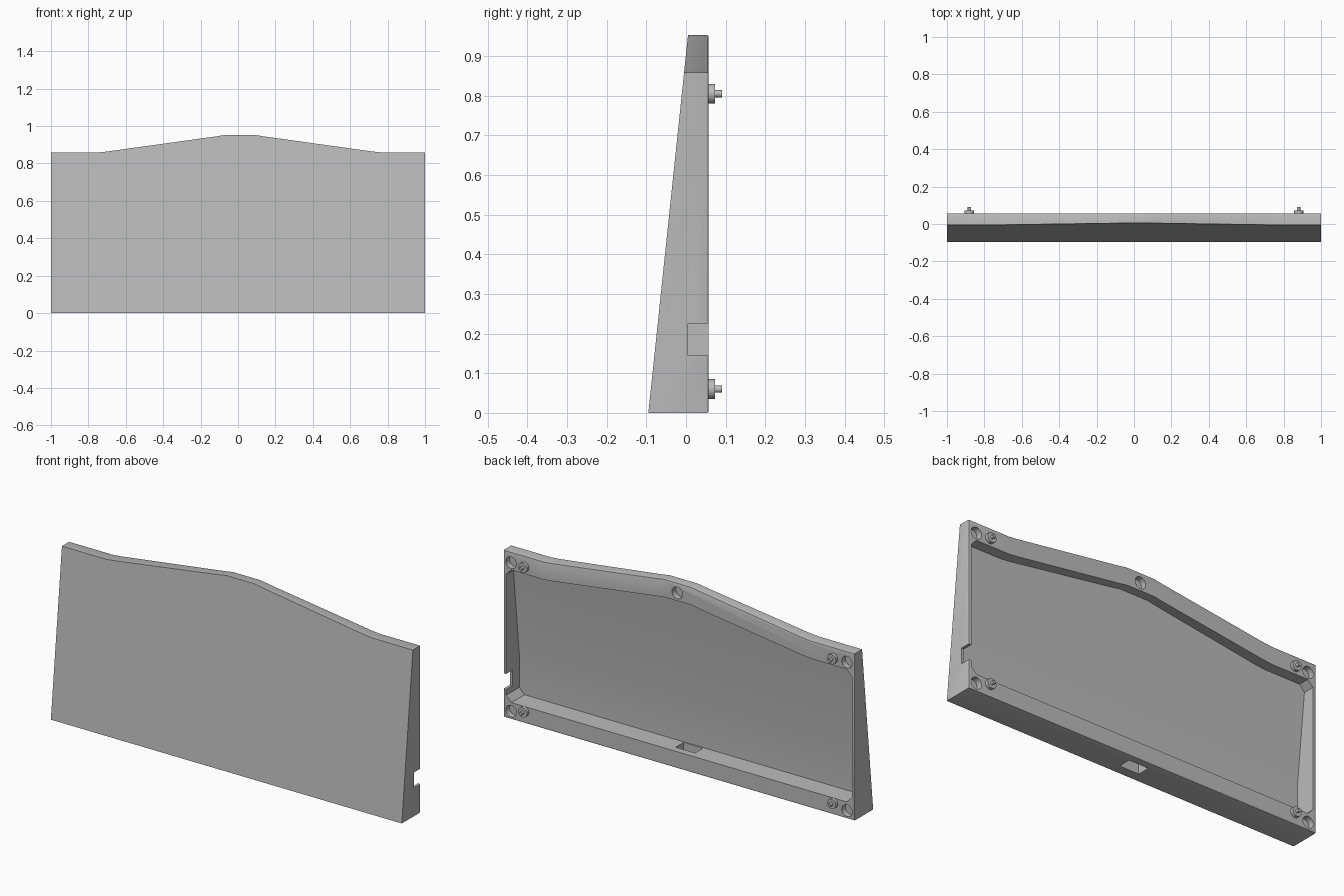
import bpy, bmesh
from mathutils import Vector, Matrix

if "Cube" in bpy.data.objects:
    bpy.data.objects.remove(bpy.data.objects["Cube"], do_unlink=True)

BACK = 0.057      # rear plane
FRONT = -0.095    # foot of the sloping front
SLOPE = 0.105     # front recedes this much per unit of height
SKIN = 0.015      # panel thickness
MID = 0.01        # centre line of the arched top

grey = bpy.data.materials.new("light_grey")
grey.use_nodes = True
grey.diffuse_color = (0.5, 0.5, 0.5, 1)
grey.node_tree.nodes["Principled BSDF"].inputs["Base Color"].default_value = (0.5, 0.5, 0.5, 1)


def finish(bm, name):
    bmesh.ops.recalc_face_normals(bm, faces=bm.faces)
    mesh = bpy.data.meshes.new(name)
    bm.to_mesh(mesh)
    bm.free()
    mesh.materials.append(grey)
    ob = bpy.data.objects.new(name, mesh)
    bpy.context.collection.objects.link(ob)
    return ob


def prism(points, y0, y1):
    """Extrude an x-z outline along y."""
    bm = bmesh.new()
    face = bm.faces.new([bm.verts.new((x, y0, z)) for x, z in points])
    ext = bmesh.ops.extrude_face_region(bm, geom=[face])
    verts = [v for v in ext["geom"] if isinstance(v, bmesh.types.BMVert)]
    bmesh.ops.translate(bm, verts=verts, vec=(0, y1 - y0, 0))
    bmesh.ops.recalc_face_normals(bm, faces=bm.faces)
    return bm


def trim_front(bm, y, slope):
    """Remove everything in front of the plane y + slope * z and cap it."""
    cut = bmesh.ops.bisect_plane(bm, geom=bm.verts[:] + bm.edges[:] + bm.faces[:],
                                 plane_co=(0, y, 0), plane_no=Vector((0, 1, -slope)).normalized(),
                                 clear_inner=True)
    edges = [e for e in cut["geom_cut"] if isinstance(e, bmesh.types.BMEdge)]
    bmesh.ops.contextual_create(bm, geom=edges)


def cylinder(bm, x, z, r, y0, y1, sides=24):
    m = Matrix.Translation((x, (y0 + y1) / 2, z)) @ Matrix.Rotation(1.5708, 4, "X")
    bmesh.ops.create_cone(bm, cap_ends=True, segments=sides, radius1=r, radius2=r,
                          depth=y1 - y0, matrix=m)


def box(x0, x1, y0, y1, z0, z1):
    return prism([(x0, z0), (x1, z0), (x1, z1), (x0, z1)], y0, y1)


def subtract(ob, cutter):
    mod = ob.modifiers.new("cut", "BOOLEAN")
    mod.operation = "DIFFERENCE"
    mod.solver = "EXACT"
    mod.object = cutter
    bpy.context.view_layer.objects.active = ob
    bpy.ops.object.modifier_apply(modifier=mod.name)
    bpy.data.objects.remove(cutter, do_unlink=True)


def arch(drop):
    """Arched top line from right to left, lowered by drop."""
    half = [(0.08, 0.953), (0.12, 0.946), (0.71, 0.864), (0.76, 0.859)]
    pts = [(MID + x, z - drop) for x, z in reversed(half)]
    return pts + [(MID - x, z - drop) for x, z in half]


# Wedge-shaped body with softened rear edges
bm = prism([(-1, 0), (1, 0), (1, 0.859)] + arch(0) + [(-1, 0.859)], -0.2, BACK)
trim_front(bm, FRONT, SLOPE)
rear = [e for e in bm.edges if all(v.co.y > BACK - 0.001 for v in e.verts)]
bmesh.ops.bevel(bm, geom=rear, offset=0.004, segments=2, profile=0.5, affect="EDGES")
body = finish(bm, "panel_body")

# Rear cavity: sloping floor above, upright floor below
W, LOW, HIGH, C = 0.985, 0.085, 0.768, 0.03
opening = [(-W, LOW + C), (C - W, LOW), (W - C, LOW), (W, LOW + C), (W, HIGH - C), (W - C, HIGH)]
opening += arch(0.859 - HIGH) + [(C - W, HIGH), (-W, HIGH - C)]
bm = prism(opening, -0.3, 0.2)
trim_front(bm, FRONT + SKIN, SLOPE)
trim_front(bm, -0.05, 0)
subtract(body, finish(bm, "cavity_cutter"))

# Cable notch in the left wall and slot through the bottom wall
subtract(body, finish(box(0.95, 1.1, 0.005, 0.2, 0.145, 0.225), "notch_cutter"))
subtract(body, finish(box(-0.065, 0.045, -0.045, 0.02, -0.1, 0.2), "slot_cutter"))

# Blind round sockets in the rear rim
bm = bmesh.new()
for x, z in [(-0.957, 0.04), (0.957, 0.04), (-0.957, 0.805), (0.957, 0.805), (MID, 0.903)]:
    cylinder(bm, x, z, 0.03, BACK - 0.03, 0.1)
subtract(body, finish(bm, "socket_cutter"))

# Stepped mounting pegs
pegs = []
for side, x in (("right", -0.88), ("left", 0.88)):
    for level, z in (("lower", 0.06), ("upper", 0.805)):
        bm = bmesh.new()
        cylinder(bm, x, z, 0.025, BACK - 0.02, 0.073)
        cylinder(bm, x, z, 0.009, 0.07, 0.091, 16)
        pegs.append(finish(bm, f"{level}_{side}_peg"))

# Smooth round parts, keep hard edges
bpy.ops.object.select_all(action="DESELECT")
for ob in [body] + pegs:
    ob.select_set(True)
bpy.context.view_layer.objects.active = body
bpy.ops.object.shade_smooth_by_angle(angle=0.5)
